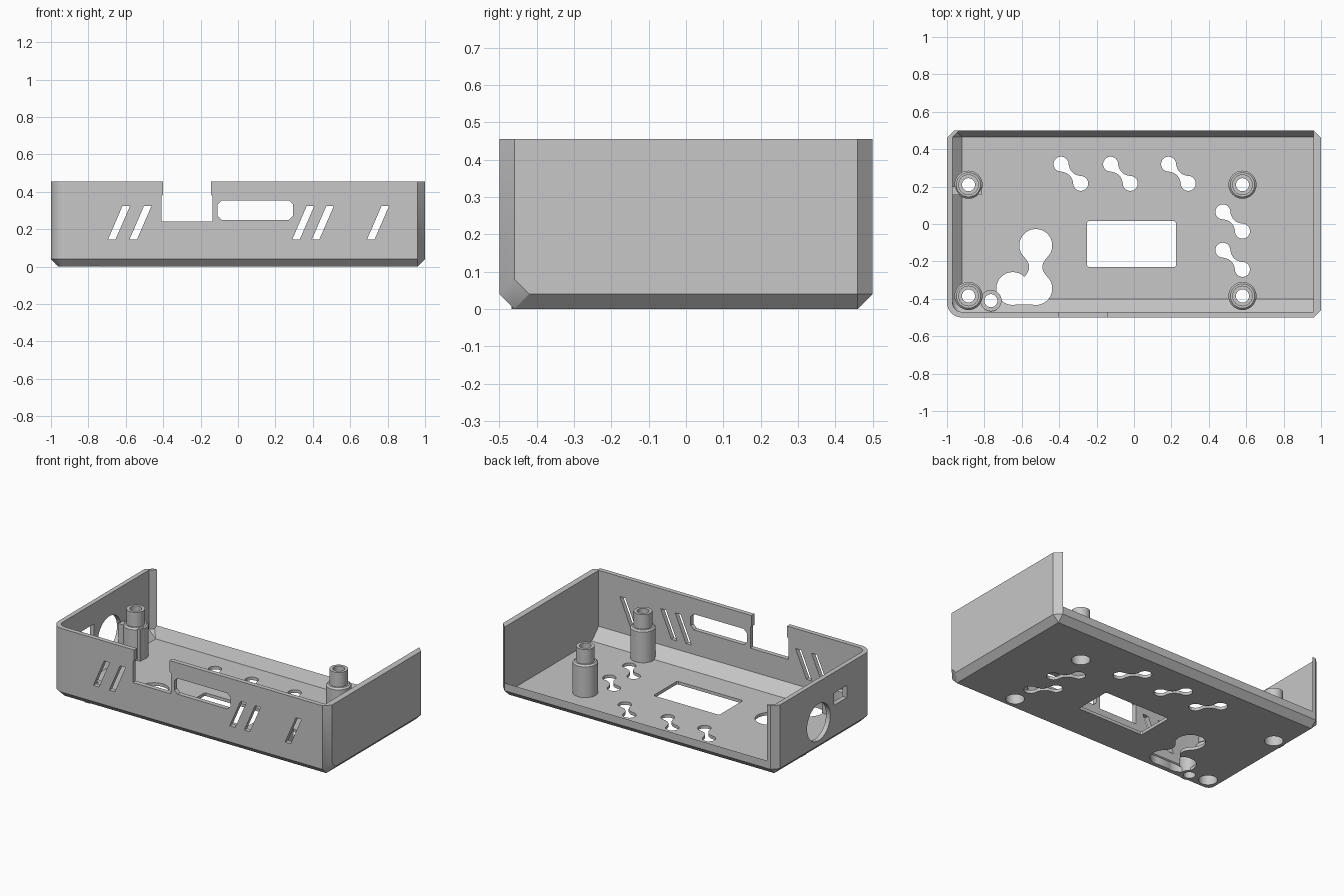
import bpy, bmesh, math
from mathutils import Vector

cube = bpy.data.objects.get("Cube")
if cube:
    bpy.data.objects.remove(cube, do_unlink=True)

grey = bpy.data.materials.new("plain grey")
grey.use_nodes = True
GREY = (0.57, 0.57, 0.57, 1)
grey.diffuse_color = GREY
grey.node_tree.nodes["Principled BSDF"].inputs["Base Color"].default_value = GREY


def add(name, bm):
    bmesh.ops.remove_doubles(bm, verts=bm.verts, dist=1e-5)
    bmesh.ops.recalc_face_normals(bm, faces=bm.faces)
    mesh = bpy.data.meshes.new(name)
    bm.to_mesh(mesh)
    bm.free()
    mesh.materials.append(grey)
    ob = bpy.data.objects.new(name, mesh)
    bpy.context.collection.objects.link(ob)
    return ob


def hull(name, points):
    bm = bmesh.new()
    for p in points:
        bm.verts.new(p)
    bmesh.ops.remove_doubles(bm, verts=bm.verts, dist=1e-5)
    bmesh.ops.convex_hull(bm, input=bm.verts)
    bmesh.ops.dissolve_limit(bm, angle_limit=0.01, verts=bm.verts, edges=bm.edges)
    return add(name, bm)


def prism(outline, axis, low, high, name="cutter"):
    """Extrude a 2D outline along an axis."""
    def place(p, d):
        return {"x": (d, *p), "y": (p[0], d, p[1]), "z": (*p, d)}[axis]
    bm = bmesh.new()
    face = bm.faces.new([bm.verts.new(place(p, low)) for p in outline])
    ext = bmesh.ops.extrude_face_region(bm, geom=[face])
    move = Vector(place((0, 0), high - low))
    bmesh.ops.translate(bm, vec=move, verts=[v for v in ext["geom"] if isinstance(v, bmesh.types.BMVert)])
    return add(name, bm)


def cut(body, cutter):
    mod = body.modifiers.new("cut", "BOOLEAN")
    mod.operation, mod.solver, mod.object = "DIFFERENCE", "EXACT", cutter
    deps = bpy.context.evaluated_depsgraph_get()
    mesh = bpy.data.meshes.new_from_object(body.evaluated_get(deps))
    body.modifiers.clear()
    body.data = mesh
    bpy.data.objects.remove(cutter, do_unlink=True)


def arc(cx, cy, r, start=0, end=360, n=32):
    steps = n if end - start == 360 else n + 1
    angles = [math.radians(start + (end - start) * i / n) for i in range(steps)]
    return [(cx + r * math.cos(a), cy + r * math.sin(a)) for a in angles]


def rect(x0, x1, y0, y1, c=0.0):
    if c == 0:
        return [(x0, y0), (x1, y0), (x1, y1), (x0, y1)]
    return [(x0 + c, y0), (x1 - c, y0), (x1, y0 + c), (x1, y1 - c),
            (x1 - c, y1), (x0 + c, y1), (x0, y1 - c), (x0, y0 + c)]


def dumbbell(a, b, r, neck):
    """Two round ends joined by a curved waist."""
    a, b = Vector(a), Vector(b)
    mid, along, half = (a + b) / 2, (b - a).normalized(), (b - a).length / 2
    side = Vector((-along.y, along.x))
    join = half - 0.7 * r
    k = (0.714 * r - neck) / join ** 2
    upper, lower = [], []
    for i in range(41):
        s = -(half + r) * math.cos(math.pi * i / 40)
        off = abs(s) - half
        w = math.sqrt(max(r * r - off * off, 0)) if abs(s) > join else neck + k * s * s
        upper.append(mid + along * s + side * w)
        if 0 < i < 40:
            lower.append(mid + along * s - side * w)
    return [tuple(p) for p in upper + lower[::-1]]


# Case: chamfered shell with one rounded corner
H, FLOOR, C = 0.455, 0.02, 0.04


def outline(inset):
    x, y, c = 1 - inset, 0.5 - inset, C - inset
    return [(x - c, -y), (x, c - y), (x, y - c), (x - c, y), (c - x, y), (-x, y - c)] + \
        arc(-0.92, -0.42, 0.08 - inset, 180, 270, 12)


case = hull("case", [(*p, 0) for p in outline(C)] +
            [(*p, z) for z in (C, H) for p in outline(0)])

# Diamond facet on the lower front corner
bm = bmesh.new()
bm.from_mesh(case.data)
facet = bmesh.ops.bisect_plane(bm, geom=bm.verts[:] + bm.edges[:] + bm.faces[:],
                               plane_co=(0.96, -0.5, C), plane_no=(2, -1, -1), clear_outer=True)
rim = [e for e in facet["geom_cut"] if isinstance(e, bmesh.types.BMEdge)]
bmesh.ops.holes_fill(bm, edges=rim, sides=0)
bm.to_mesh(case.data)
bm.free()


# Interior, open at the top and back, with sloped floor edges and a back lip
def inner(x, y, r, back):
    return [(0.96, y), (0.96, back), (x + back - 0.465, back), (x, 0.465)] + \
        arc(x + r, y + r, r, 180, 270, 8)


levels = [(-0.92, -0.40, 0.01, 0.465, FLOOR), (-0.97, -0.45, 0.04, 0.49, FLOOR + 0.05),
          (-0.97, -0.47, 0.05, 0.5, FLOOR + 0.07), (-0.97, -0.47, 0.05, 0.54, FLOOR + 0.15),
          (-0.97, -0.47, 0.05, 0.54, 1)]
cut(case, hull("cutter", [(*p, z) for x, y, r, back, z in levels for p in inner(x, y, r, back)]))

# Front slots, window and notch
for x in (-0.695, -0.58, 0.29, 0.395, 0.69):
    cut(case, prism([(x, 0.145), (x + 0.04, 0.145), (x + 0.118, 0.325), (x + 0.078, 0.325)], "y", -0.6, -0.42))
cut(case, prism(rect(-0.11, 0.295, 0.25, 0.353, 0.022), "y", -0.6, -0.42))
notch = [(-0.41, 0.24), (-0.135, 0.24), (-0.135, 0.375), (-0.145, 0.385),
         (-0.145, 0.6), (-0.40, 0.6), (-0.40, 0.385), (-0.41, 0.375)]
cut(case, prism(notch, "y", -0.6, -0.42))

# Side wall openings
cut(case, prism(arc(0.06, 0.19, 0.12, n=40), "x", -1.1, -0.9))
cut(case, prism(rect(-0.23, -0.10, 0.24, 0.32), "x", -1.1, -0.9))

# Floor openings
cut(case, prism(rect(-0.25, 0.225, -0.23, 0.015, 0.008), "z", -0.1, 0.2))
for x, y in ((-0.39, 0.32), (-0.125, 0.32), (0.185, 0.32), (0.475, 0.065), (0.475, -0.14)):
    cut(case, prism(dumbbell((x, y), (x + 0.105, y - 0.103), 0.04, 0.011), "z", -0.1, 0.2))
cut(case, prism(dumbbell((-0.525, -0.115), (-0.525, -0.345), 0.088, 0.035), "z", -0.1, 0.2))
cut(case, prism(arc(-0.648, -0.345, 0.088), "z", -0.1, 0.2))
cut(case, prism(rect(-0.648, -0.525, -0.43, -0.29), "z", -0.1, 0.2))


# Hollow posts turned from a closed profile
def post(name, x, y, profile, n=32):
    cut(case, prism(arc(x, y, profile[-1][0] - 0.008, n=n), "z", -0.1, 0.15))
    bm = bmesh.new()
    rings = [[bm.verts.new((*p, z)) for p in arc(x, y, r, n=n)] for r, z in profile]
    for a, b in zip(rings, rings[1:] + rings[:1]):
        for i in range(n):
            j = (i + 1) % n
            bm.faces.new((a[i], a[j], b[j], b[i]))
    return add(name, bm)


BIG = [(0.055, 0), (0.055, 0.18), (0.035, 0.18), (0.035, 0.325),
       (0.055, 0.325), (0.055, 0.23), (0.065, 0.23), (0.075, 0.22), (0.075, 0)]
SMALL = [(0.035, 0), (0.035, 0.11), (0.057, 0.11), (0.057, 0)]
parts = [case]
for side, x in (("right", -0.885), ("left", 0.58)):
    for end, y in (("back", 0.21), ("front", -0.385)):
        parts.append(post(f"{end}_{side}_post", x, y, BIG))
parts.append(post("small_post", -0.765, -0.41, SMALL))

# Square block joining the back right post to the wall
block = prism(rect(-0.975, -0.815, 0.155, 0.20), "z", FLOOR - 0.01, 0.225, "post_block")
cut(block, prism(arc(-0.885, 0.21, 0.065), "z", -0.1, 0.5))
parts.append(block)

for ob in parts:
    bpy.ops.object.select_all(action="DESELECT")
    ob.select_set(True)
    bpy.context.view_layer.objects.active = ob
    bpy.ops.object.shade_smooth_by_angle(angle=math.radians(30))
